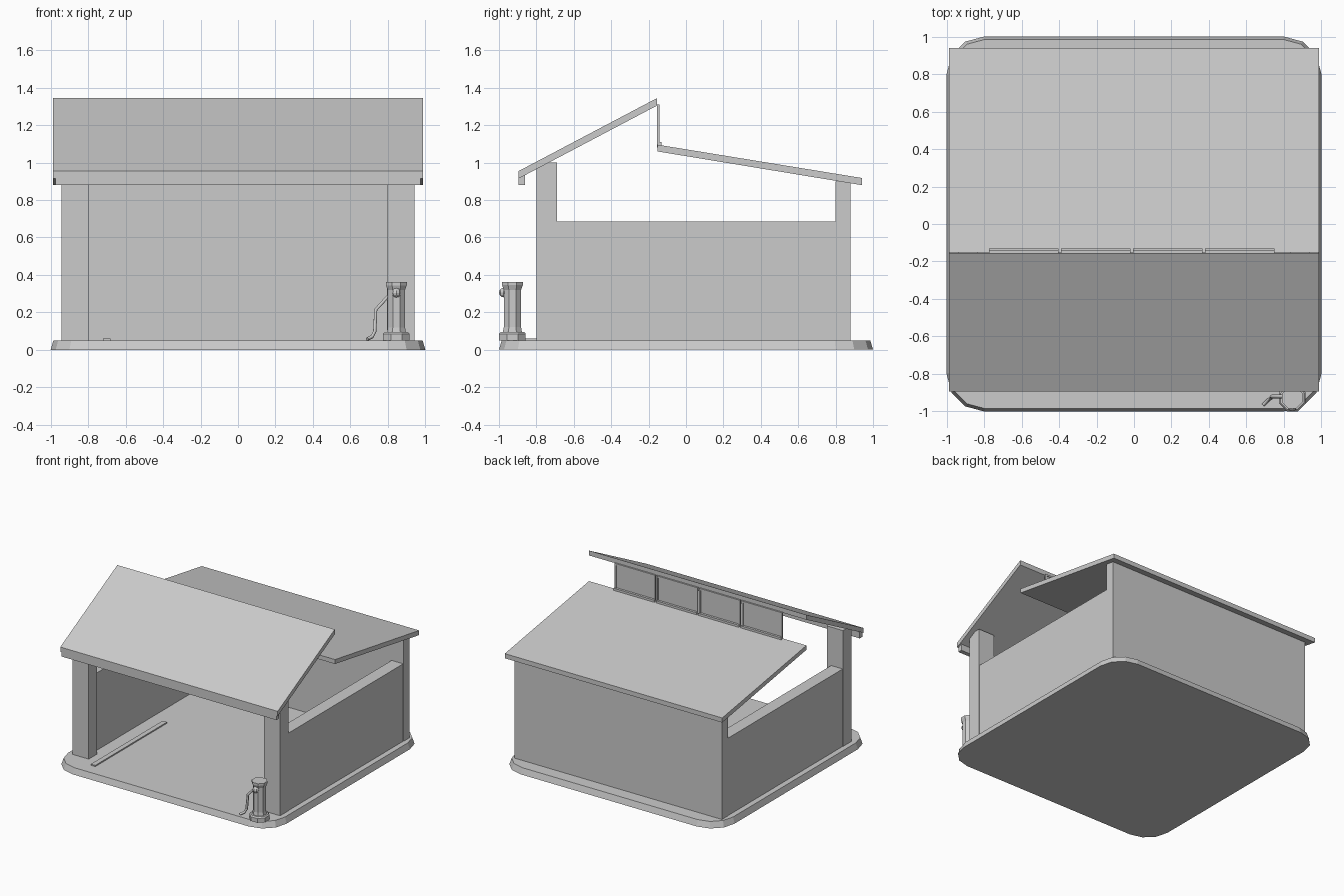
import bpy, bmesh, math
from mathutils import Vector

cube = bpy.data.objects.get("Cube")
if cube:
    bpy.data.objects.remove(cube)

GREY = (0.6, 0.6, 0.6, 1)
mat = bpy.data.materials.new("plain grey")
mat.use_nodes = True
mat.diffuse_color = GREY
mat.node_tree.nodes["Principled BSDF"].inputs["Base Color"].default_value = GREY


def finish(name, bm):
    bmesh.ops.recalc_face_normals(bm, faces=bm.faces)
    mesh = bpy.data.meshes.new(name)
    bm.to_mesh(mesh)
    bm.free()
    mesh.materials.append(mat)
    ob = bpy.data.objects.new(name, mesh)
    bpy.context.collection.objects.link(ob)
    return ob


def loft(name, rings):
    """Skin a stack of equal rings and cap both ends."""
    bm = bmesh.new()
    loops = [[bm.verts.new(p) for p in ring] for ring in rings]
    n = len(loops[0])
    for a, b in zip(loops, loops[1:]):
        for i in range(n):
            j = (i + 1) % n
            bm.faces.new((a[i], a[j], b[j], b[i]))
    bm.faces.new(loops[0])
    bm.faces.new(loops[-1])
    return finish(name, bm)


def box(name, x0, x1, y0, y1, z0, z1):
    return loft(name, [[(x0, y0, z), (x1, y0, z), (x1, y1, z), (x0, y1, z)] for z in (z0, z1)])


def slab(name, half, profile):
    """Extrude a side profile (y, z) across x."""
    return loft(name, [[(x, y, z) for y, z in profile] for x in (-half, half)])


def rounded_square(half, radius, z, steps=3):
    ring = []
    for q, (sx, sy) in enumerate([(1, 1), (-1, 1), (-1, -1), (1, -1)]):
        for k in range(steps + 1):
            a = math.pi / 2 * (q + k / steps)
            ring.append((sx * (half - radius) + radius * math.cos(a),
                         sy * (half - radius) + radius * math.sin(a), z))
    return ring


def turned(name, x, y, profile, sides=8):
    """Faceted column from (radius, z) pairs."""
    turns = [2 * math.pi * (i + 0.5) / sides for i in range(sides)]
    return loft(name, [[(x + r * math.cos(a), y + r * math.sin(a), z) for a in turns]
                       for r, z in profile])


# Base plinth with rounded corners
FLOOR = 0.05
loft("base", [rounded_square(1.0, 0.2, 0), rounded_square(0.985, 0.19, FLOOR)])

# Front posts, low side walls and full back wall
for side, s in (("left", 1), ("right", -1)):
    xs = sorted((s * 0.943, s * 0.795))
    box(f"front_post_{side}", *xs, -0.8, -0.69, FLOOR, 1.0)
    xs = sorted((s * 0.94, s * 0.835))
    box(f"side_wall_{side}", *xs, -0.69, 0.8, FLOOR, 0.685)
box("back_wall", -0.943, 0.943, 0.8, 0.88, FLOOR, 0.9)

# Two offset roof slopes and the front fascia
slab("front_roof", 0.987, [(-0.895, 0.955), (-0.155, 1.345), (-0.155, 1.305), (-0.895, 0.915)])
slab("back_roof", 0.987, [(-0.152, 1.096), (0.94, 0.918), (0.94, 0.88), (-0.152, 1.06)])
box("front_fascia", -0.975, 0.975, -0.895, -0.86, 0.88, 0.935)

# Clerestory windows in the step between the slopes
for i in range(4):
    x0 = -0.773 + i * 0.384
    x1 = x0 + 0.37
    box(f"window_pane_{i}", x0, x1, -0.155, -0.149, 1.08, 1.31)
    box(f"window_sill_{i}", x0, x1, -0.155, -0.13, 1.08, 1.11)
    box(f"window_head_{i}", x0, x1, -0.155, -0.142, 1.297, 1.31)
    for k, x in enumerate((x0, x1 - 0.013)):
        box(f"window_jamb_{i}_{k}", x, x + 0.013, -0.155, -0.142, 1.08, 1.31)

# Thin strip on the floor
box("floor_strip", -0.72, -0.68, -0.88, 0.05, FLOOR, 0.06)

# Hydrant-like standpipe with knob
PX, PY = 0.845, -0.928
turned("standpipe_foot", PX, PY, [(0.077, FLOOR), (0.077, 0.085), (0.068, 0.095)])
turned("standpipe", PX, PY, [(0.056, 0.09), (0.05, 0.12), (0.05, 0.32), (0.06, 0.345), (0.06, 0.362)])
bm = bmesh.new()
bmesh.ops.create_uvsphere(bm, u_segments=8, v_segments=6, radius=0.025)
bmesh.ops.translate(bm, verts=bm.verts, vec=(PX, -0.975, 0.305))
finish("standpipe_knob", bm)

# Bent hose running down to the floor
path = [(0.815, -0.92, 0.295), (0.795, -0.92, 0.28), (0.735, -0.92, 0.215),
        (0.73, -0.93, 0.1), (0.715, -0.94, 0.07), (0.69, -0.965, 0.058)]
curve = bpy.data.curves.new("hose", "CURVE")
curve.dimensions = "3D"
curve.bevel_depth = 0.01
curve.bevel_resolution = 1
curve.use_fill_caps = True
spline = curve.splines.new("POLY")
spline.points.add(len(path) - 1)
for point, co in zip(spline.points, path):
    point.co = (*co, 1)
curve.materials.append(mat)
bpy.context.collection.objects.link(bpy.data.objects.new("hose", curve))
